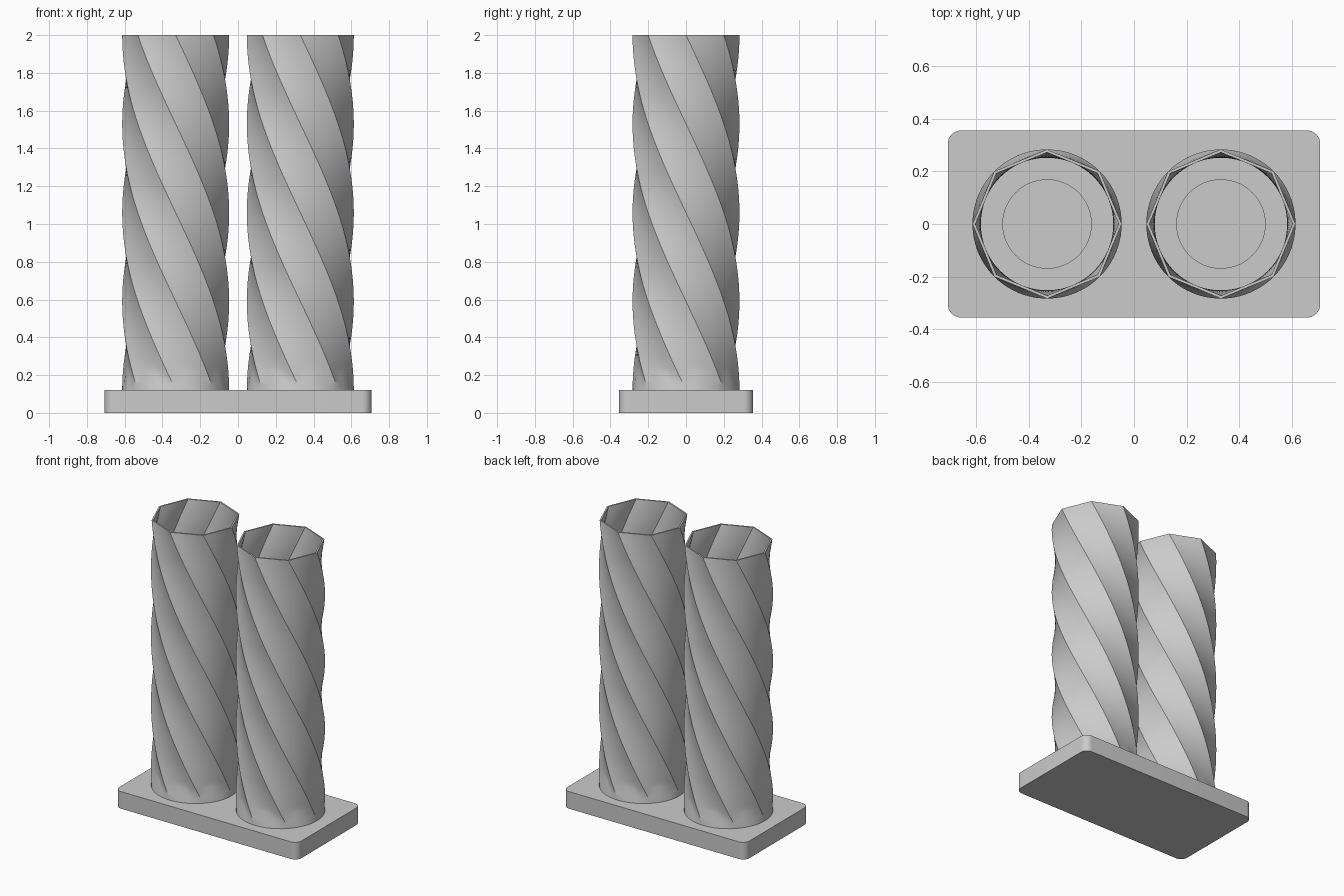
import bpy, bmesh
from math import pi, cos, sin

if "Cube" in bpy.data.objects:
    bpy.data.objects.remove(bpy.data.objects["Cube"])

BASE_TOP, TOP = 0.12, 2.0
RADIUS, WALL, SPACING = 0.283, 0.011, 0.33
SIDES, SUB, LAYERS = 8, 6, 72
COLLAR = 0.12

grey = bpy.data.materials.new("light grey")
grey.use_nodes = True
colour = (0.6, 0.6, 0.6, 1)
grey.diffuse_color = colour
grey.node_tree.nodes["Principled BSDF"].inputs["Base Color"].default_value = colour


def make_object(name, bm):
    bmesh.ops.recalc_face_normals(bm, faces=bm.faces)
    mesh = bpy.data.meshes.new(name)
    bm.to_mesh(mesh)
    bm.free()
    mesh.materials.append(grey)
    obj = bpy.data.objects.new(name, mesh)
    bpy.context.collection.objects.link(obj)
    return obj


def smooth(obj):
    bpy.ops.object.select_all(action="DESELECT")
    obj.select_set(True)
    bpy.context.view_layer.objects.active = obj
    bpy.ops.object.shade_smooth_by_angle(angle=pi / 6)


def ring(bm, z, corner, collar):
    """One octagon layer, turned by height; the collar rounds it near the foot."""
    turn = pi * (TOP - z) / (TOP - BASE_TOP)
    verts = []
    for side in range(SIDES):
        for k in range(SUB):
            a, b = (2 * pi * (side + i) / SIDES + turn for i in (0, 1))
            t = k / SUB
            x = corner * (cos(a) * (1 - t) + cos(b) * t)
            y = corner * (sin(a) * (1 - t) + sin(b) * t)
            r = (x * x + y * y) ** 0.5
            grow = max(r, collar) / r
            verts.append(bm.verts.new((x * grow, y * grow, z)))
    return verts


def bridge(bm, lower, upper):
    n = len(lower)
    for i in range(n):
        j = (i + 1) % n
        bm.faces.new((lower[i], lower[j], upper[j], upper[i]))


def twisted_tube(name, x):
    bm = bmesh.new()
    foot = [BASE_TOP + COLLAR * i / 8 for i in range(8)]
    start = BASE_TOP + COLLAR
    heights = foot + [start + (TOP - start) * i / LAYERS for i in range(LAYERS + 1)]
    outer, inner = [], []
    for z in heights:
        fade = max(0, 1 - (z - BASE_TOP) / COLLAR)
        collar = RADIUS * (cos(pi / SIDES) + (1 - cos(pi / SIDES)) * fade)
        outer.append(ring(bm, z, RADIUS, collar if fade > 0 else 0))
        inner.append(ring(bm, z, RADIUS - WALL, 0))
    for wall in (outer, inner):
        for lower, upper in zip(wall, wall[1:]):
            bridge(bm, lower, upper)
    bridge(bm, outer[0], inner[0])
    bridge(bm, outer[-1], inner[-1])
    obj = make_object(name, bm)
    obj.location.x = x
    smooth(obj)


# Base plate with rounded vertical corners
bm = bmesh.new()
bmesh.ops.create_cube(bm, size=1)
bmesh.ops.scale(bm, vec=(1.414, 0.71, BASE_TOP), verts=bm.verts)
bmesh.ops.translate(bm, vec=(0, 0, BASE_TOP / 2), verts=bm.verts)
upright = [e for e in bm.edges if abs(e.verts[0].co.z - e.verts[1].co.z) > 0.01]
bmesh.ops.bevel(bm, geom=upright, offset=0.05, segments=8, profile=0.5, affect="EDGES")
base = make_object("base_plate", bm)

# Shallow round recess in the floor of each tube
for x in (-SPACING, SPACING):
    bm = bmesh.new()
    bmesh.ops.create_cone(bm, cap_ends=True, segments=64, radius1=0.168, radius2=0.168, depth=0.06)
    cutter = make_object("recess_cutter", bm)
    cutter.location = (x, 0, BASE_TOP + 0.01)
    cutter.hide_render = True
    mod = base.modifiers.new("recess", "BOOLEAN")
    mod.operation, mod.object, mod.solver = "DIFFERENCE", cutter, "EXACT"
    bpy.context.view_layer.objects.active = base
    bpy.ops.object.modifier_apply(modifier=mod.name)
    bpy.data.objects.remove(cutter)
smooth(base)

# Pair of twisted octagonal tubes
twisted_tube("right_tube", -SPACING)
twisted_tube("left_tube", SPACING)
